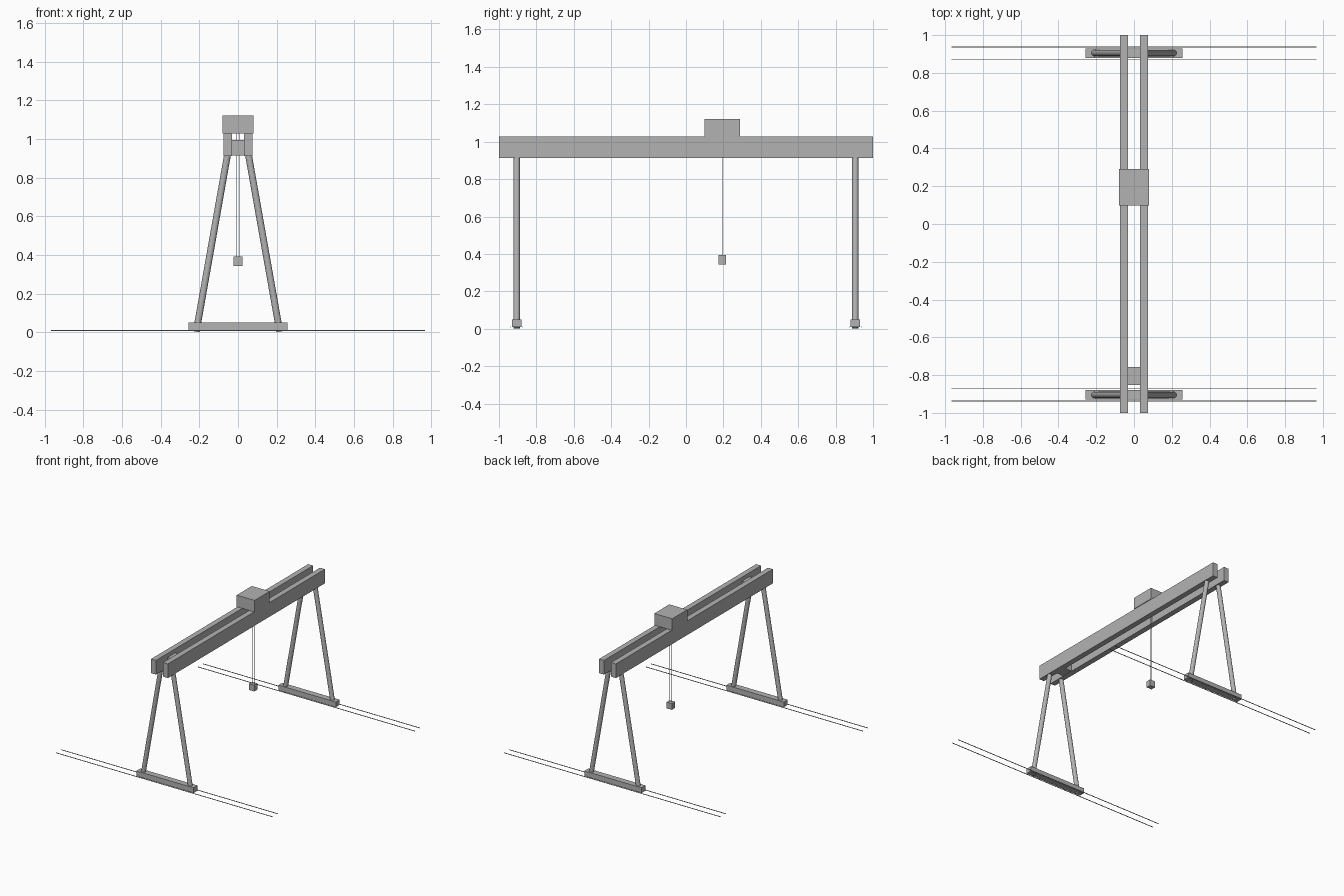
import bpy
import math
from mathutils import Vector

cube = bpy.data.objects.get("Cube")
if cube:
    bpy.data.objects.remove(cube, do_unlink=True)

GREY = (0.45, 0.45, 0.45, 1.0)
steel = bpy.data.materials.new("grey_steel")
steel.use_nodes = True
steel.diffuse_color = GREY
steel.node_tree.nodes["Principled BSDF"].inputs["Base Color"].default_value = GREY


def box(name, low, high):
    """Axis-aligned box between two corners."""
    low, high = Vector(low), Vector(high)
    bpy.ops.mesh.primitive_cube_add(size=1, location=(low + high) / 2)
    ob = bpy.context.object
    ob.name = name
    ob.scale = high - low
    bpy.ops.object.transform_apply(location=False, rotation=False, scale=True)
    ob.data.materials.append(steel)
    return ob


def rod(name, start, end, radius, sides):
    """Round bar from start to end."""
    start, end = Vector(start), Vector(end)
    axis = end - start
    bpy.ops.mesh.primitive_cylinder_add(
        vertices=sides, radius=radius, depth=axis.length, location=(start + end) / 2,
        rotation=axis.to_track_quat('Z', 'Y').to_euler())
    ob = bpy.context.object
    ob.name = name
    ob.data.materials.append(steel)
    bpy.ops.object.shade_smooth_by_angle(angle=math.radians(40))
    return ob


GIRDER_BOTTOM, GIRDER_TOP = 0.913, 1.027
TROLLEY_Y = 0.194
SIDES = (("left", 1), ("right", -1))
ENDS = (("front", -0.905), ("back", 0.905))

# Twin girders
for side, s in SIDES:
    box(side + "_girder", (s * 0.053 - 0.022, -1, GIRDER_BOTTOM),
        (s * 0.053 + 0.022, 1, GIRDER_TOP))

# End frames: sill beam, two splayed legs and a pair of ground rails
for end, y in ENDS:
    box(end + "_sill_beam", (-0.256, y - 0.025, 0.009), (0.256, y + 0.025, 0.050))
    for side, s in SIDES:
        rod(f"{end}_{side}_leg", (s * 0.216, y, 0.003), (s * 0.053, y, 0.925), 0.0175, 24)
    for rail, offset in (("inner", -0.0325), ("outer", 0.0325)):
        ry = y + math.copysign(offset, offset * y)
        box(f"{end}_{rail}_rail", (-0.967, ry - 0.002, 0.007), (0.967, ry + 0.002, 0.011))

# Machinery block between the girders near the front
box("cabin_block", (-0.031, -0.852, 0.915), (0.031, -0.757, 0.995))

# Trolley, hoist cables and load block
box("trolley", (-0.080, TROLLEY_Y - 0.096, GIRDER_TOP), (0.080, TROLLEY_Y + 0.096, 1.121))
for side, s in SIDES:
    rod(side + "_hoist_cable", (s * 0.007, TROLLEY_Y, 0.39),
        (s * 0.007, TROLLEY_Y, 1.03), 0.002, 8)
box("hook_block", (-0.024, TROLLEY_Y - 0.020, 0.343), (0.024, TROLLEY_Y + 0.020, 0.393))
